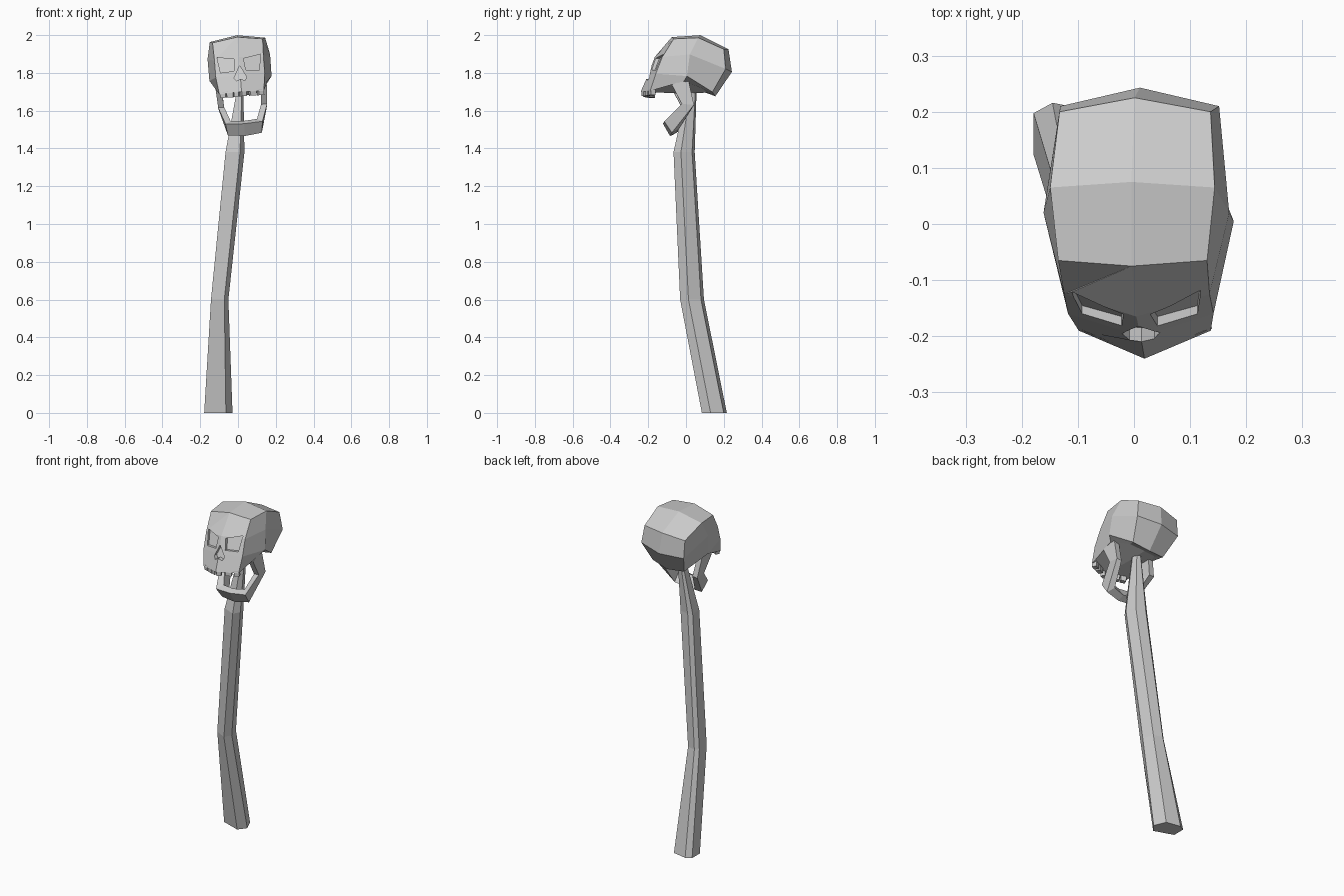
import bpy, bmesh
from math import radians
from mathutils import Matrix, Vector

cube = bpy.data.objects.get("Cube")
if cube:
    bpy.data.objects.remove(cube, do_unlink=True)

bone = bpy.data.materials.new("bone grey")
bone.use_nodes = True
GREY = (0.6, 0.6, 0.6, 1)
bone.diffuse_color = GREY
bone.node_tree.nodes["Principled BSDF"].inputs["Base Color"].default_value = GREY

# The head and jaw lean slightly to one side
PIVOT = Vector((0.007, 0, 1.85))
LEAN = (Matrix.Translation(PIVOT) @ Matrix.Rotation(radians(-4.5), 4, 'Y')
        @ Matrix.Translation((0, 0, -1.85)))


def make(name, bm, lean=True):
    bmesh.ops.recalc_face_normals(bm, faces=bm.faces)
    if lean:
        bm.transform(LEAN)
    mesh = bpy.data.meshes.new(name)
    bm.to_mesh(mesh)
    bm.free()
    mesh.materials.append(bone)
    obj = bpy.data.objects.new(name, mesh)
    bpy.context.collection.objects.link(obj)
    return obj


def loft(bm, rings, caps=True):
    rows = [[bm.verts.new(p) for p in ring] for ring in rings]
    n = len(rows[0])
    for a, b in zip(rows, rows[1:]):
        for i in range(n):
            j = (i + 1) % n
            bm.faces.new((a[i], a[j], b[j], b[i]))
    if caps:
        bm.faces.new(rows[0])
        bm.faces.new(rows[-1])
    return rows


def flip(p):
    return (-p[0], p[1], p[2])


def mirrored_ring(half):
    # front centre, front corner, side, back corner, back centre
    return half + [flip(p) for p in half[3:0:-1]]


def lid(bm, ring, centre):
    # four quads meeting at a middle point
    c = bm.verts.new(centre)
    for i in range(0, 8, 2):
        bm.faces.new((ring[i], ring[i + 1], ring[(i + 2) % 8], c))


# Skull: stacked eight-sided rings closed by faceted lids
layers = [
    [(0, -.075, 1.99), (.133, -.065, 1.97), (.147, .065, 1.975), (.135, .2, 1.915), (0, .225, 1.925)],
    [(0, -.165, 1.885), (.13, -.125, 1.875), (.166, .02, 1.885), (.142, .21, 1.81), (0, .243, 1.805)],
    [(0, -.2, 1.79), (.13, -.16, 1.785), (.165, .005, 1.77), (.105, .14, 1.69), (0, .155, 1.675)],
    [(0, -.24, 1.7), (.118, -.19, 1.695), (.14, -.01, 1.745), (.085, .09, 1.71), (0, .11, 1.695)],
]
bm = bmesh.new()
rows = loft(bm, [mirrored_ring(h) for h in layers], caps=False)
for side in (rows[0], rows[-1]):
    # lid quads span corner - side - corner across the middle line
    z = 2.0 if side is rows[0] else 1.69
    c = bm.verts.new((0, .075 if z > 1.9 else -.02, z))
    for i, j, k in ((0, 1, 2), (2, 3, 4), (4, 5, 6), (6, 7, 0)):
        bm.faces.new((side[i], side[j], side[k], c))
skull = make("skull", bm)


# Eye sockets and nose: shallow prisms cut parallel to the sloping face
def face_y(x, z):
    return -.168 - .42 * (1.88 - z) + .3 * abs(x)


def cutter(name, outline, depth):
    bm = bmesh.new()
    loft(bm, [[(x, -.4, z) for x, z in outline],
              [(x, face_y(x, z) + depth, z) for x, z in outline]])
    obj = make(name, bm)
    obj.hide_render = True
    obj.hide_set(True)
    mod = skull.modifiers.new(name, 'BOOLEAN')
    mod.operation = 'DIFFERENCE'
    mod.solver = 'EXACT'
    mod.object = obj
    return obj


eye = [(.115, 1.89), (.024, 1.874), (.032, 1.812), (.103, 1.808)]
nose = [(0, 1.838), (.034, 1.775), (.022, 1.758), (0, 1.768), (-.022, 1.758), (-.034, 1.775)]
cutters = [cutter("left_socket_cutter", eye, .022),
           cutter("right_socket_cutter", [(-x, z) for x, z in eye], .022),
           cutter("nose_cutter", nose, .03)]

# Apply the cuts so that no helper stays behind
bpy.context.view_layer.update()
cut = bpy.data.meshes.new_from_object(
    skull.evaluated_get(bpy.context.evaluated_depsgraph_get()))
skull.modifiers.clear()
skull.data = cut
for obj in cutters:
    bpy.data.objects.remove(obj, do_unlink=True)

# Upper teeth: uneven row following the curve of the upper jaw
bm = bmesh.new()
for x, w, h in ((-.095, .03, .03), (-.058, .036, .032), (-.024, .026, .03),
                (.008, .026, .028), (.058, .034, .03), (.1, .03, .032)):
    angle = radians(23) * (1 if x > 0 else -1)
    place = (Matrix.Translation((x, -.222 + .42 * abs(x), 1.69))
             @ Matrix.Rotation(angle, 4, 'Z')
             @ Matrix.Diagonal((w, .026, h, 1)))
    bmesh.ops.create_cube(bm, size=1, matrix=place)
make("upper_teeth", bm)

# Lower jaw: a four-sided bar running down one arm, round the chin and up
half_jaw = [
    [(.136, -.075, 1.725), (.136, .01, 1.765), (.105, .01, 1.765), (.105, -.075, 1.725)],
    [(.13, -.022, 1.625), (.13, .042, 1.62), (.098, .042, 1.62), (.098, -.022, 1.625)],
    [(.098, -.115, 1.535), (.09, -.075, 1.475), (.068, -.038, 1.495), (.07, -.08, 1.55)],
]
chin = [(0, -.122, 1.53), (0, -.085, 1.465), (0, -.048, 1.485), (0, -.09, 1.545)]
bm = bmesh.new()
loft(bm, half_jaw + [chin] + [[flip(p) for p in ring] for ring in reversed(half_jaw)])
make("lower_jaw", bm)

# Bent shaft: one six-sided outline, moved and scaled up the path
outline = [(-1, .72), (-.55, 1), (.6, .75), (1, -.3), (.53, -1), (-1, -.4)]
path = [  # centre x, centre y, height, half width, half depth
    (-.104, .15, 0, .075, .066),
    (-.097, .032, .6, .046, .063),
    (-.016, -.01, 1.38, .05, .056),
    (.014, .035, 1.74, .014, .022),
]
bm = bmesh.new()
loft(bm, [[(cx + u * w, cy + v * d, z) for u, v in outline]
          for cx, cy, z, w, d in path])
make("shaft", bm, lean=False)
